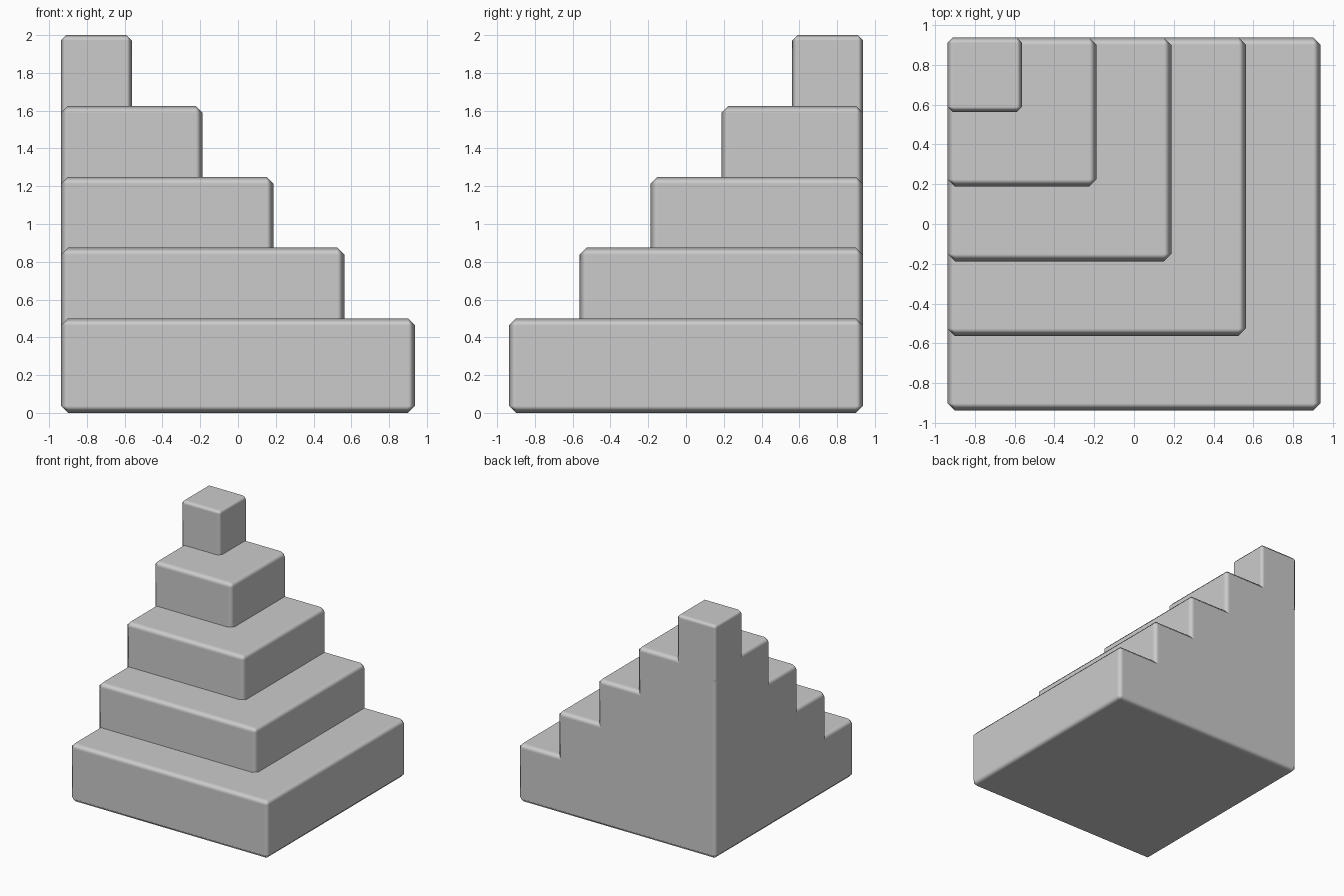
import bpy

if "Cube" in bpy.data.objects:
    bpy.data.objects.remove(bpy.data.objects["Cube"])

HALF = 0.9375    # half width of the bottom tier
STEP = 0.375     # rise and run of each step
HEIGHT = 0.5     # each block overlaps the one below it


def add_tier(name, width, bottom, bevel):
    # Block aligned to the back left corner, with chamfered edges
    bpy.ops.mesh.primitive_cube_add(
        size=1, location=(-HALF + width / 2, HALF - width / 2, bottom + HEIGHT / 2))
    ob = bpy.context.object
    ob.name = name
    ob.scale = (width, width, HEIGHT)
    bpy.ops.object.transform_apply(location=False, rotation=False, scale=True)
    bpy.ops.object.shade_smooth()
    mod = ob.modifiers.new("edge_bevel", 'BEVEL')
    mod.width = bevel
    mod.segments = 1
    mod.harden_normals = True
    return ob


# Five stepped tiers, the top block has a finer chamfer
names = ["bottom_tier", "second_tier", "third_tier", "fourth_tier", "top_block"]
for i, name in enumerate(names):
    add_tier(name, 2 * HALF - i * STEP, i * STEP, 0.028 if i == 4 else 0.0375)
